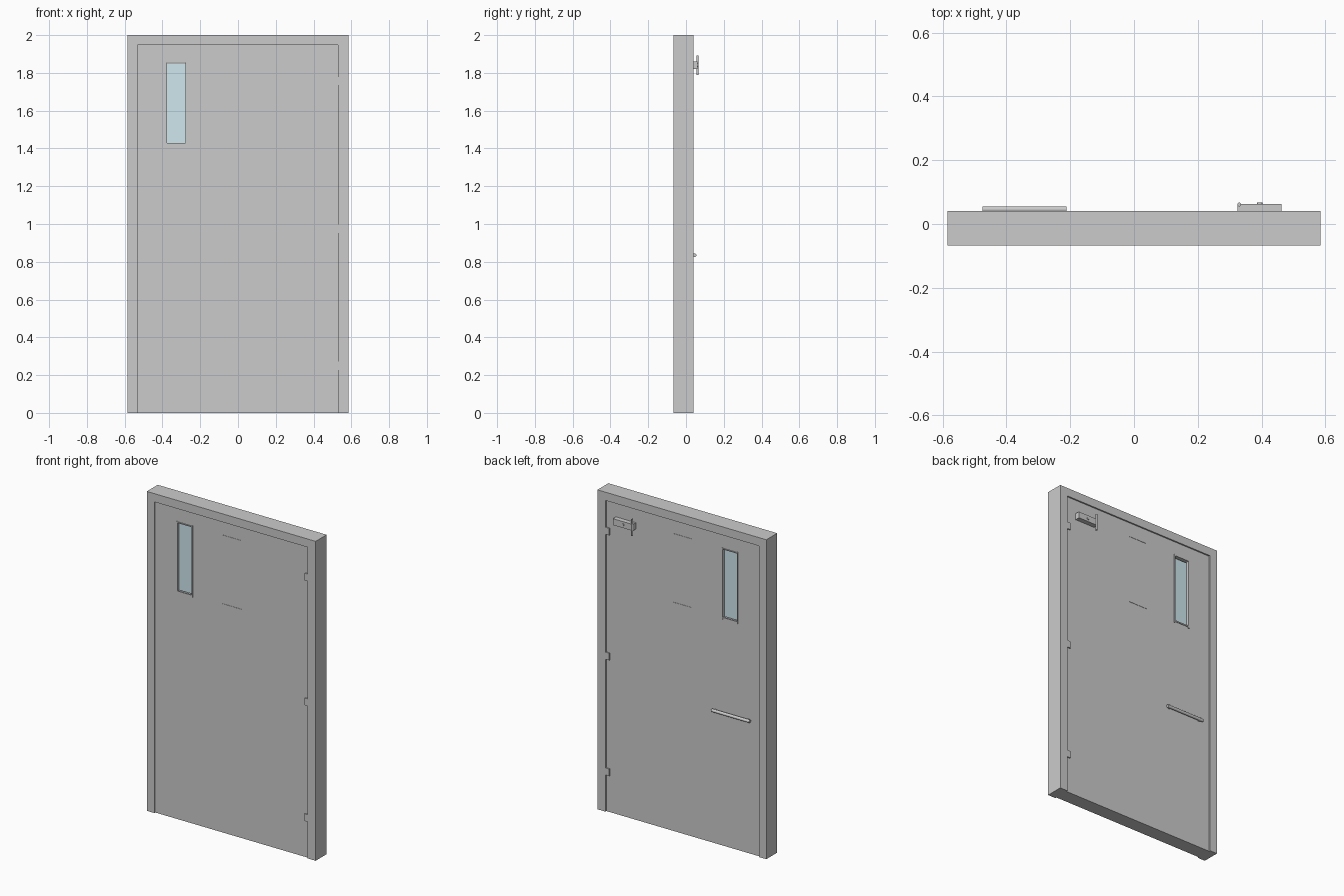
import bpy, bmesh
from mathutils import Matrix, Vector

if "Cube" in bpy.data.objects:
    bpy.data.objects.remove(bpy.data.objects["Cube"])

FRONT, BACK = -0.067, 0.041      # frame faces
RECESS = 0.009                   # leaf sits slightly inside the frame


def finish(name, bm, mat=None):
    bmesh.ops.recalc_face_normals(bm, faces=bm.faces)
    me = bpy.data.meshes.new(name)
    bm.to_mesh(me)
    bm.free()
    ob = bpy.data.objects.new(name, me)
    bpy.context.collection.objects.link(ob)
    if mat:
        me.materials.append(mat)
    return ob


def box(name, x, y, z, mat=None):
    bm = bmesh.new()
    size = [b - a for a, b in (x, y, z)]
    mid = [(a + b) / 2 for a, b in (x, y, z)]
    bmesh.ops.create_cube(bm, size=1, matrix=Matrix.Translation(mid) @ Matrix.Diagonal((*size, 1)))
    return finish(name, bm, mat)


def rod(name, start, end, r, sides=16):
    a, b = Vector(start), Vector(end)
    rot = (b - a).to_track_quat('Z', 'Y').to_matrix().to_4x4()
    bm = bmesh.new()
    bmesh.ops.create_cone(bm, cap_ends=True, segments=sides, radius1=r, radius2=r,
                          depth=(b - a).length, matrix=Matrix.Translation((a + b) / 2) @ rot)
    ob = finish(name, bm)
    bpy.context.view_layer.objects.active = ob
    ob.select_set(True)
    bpy.ops.object.shade_smooth_by_angle()
    ob.select_set(False)
    return ob


# Door frame: upside-down U profile extruded through the wall depth
bm = bmesh.new()
outline = [(-.585, 0), (-.585, 2), (.585, 2), (.585, 0),
           (.53, 0), (.53, 1.948), (-.533, 1.948), (-.533, 0)]
face = bm.faces.new([bm.verts.new((x, FRONT, z)) for x, z in outline])
ext = bmesh.ops.extrude_face_region(bm, geom=[face])
bmesh.ops.translate(bm, vec=(0, BACK - FRONT, 0),
                    verts=[v for v in ext['geom'] if isinstance(v, bmesh.types.BMVert)])
finish("door_frame", bm)

# Leaf with a window opening
LF, LB = FRONT + RECESS, BACK - RECESS
leaf = box("door_leaf", (-.533, .53), (LF, LB), (0, 1.948))
cutter = box("window_cutter", (-.38, -.275), (-.2, .2), (1.425, 1.858))
cutter.hide_render = True
cutter.hide_viewport = False
mod = leaf.modifiers.new("window", 'BOOLEAN')
mod.operation, mod.solver, mod.object = 'DIFFERENCE', 'EXACT', cutter
bpy.context.view_layer.objects.active = leaf
leaf.select_set(True)
bpy.ops.object.modifier_apply(modifier=mod.name)
leaf.select_set(False)
bpy.data.objects.remove(cutter)

# Glazing
glass = bpy.data.materials.new("glass_blue")
glass.diffuse_color = (.62, .80, .86, 1)
glass.use_nodes = True
glass.node_tree.nodes["Principled BSDF"].inputs["Base Color"].default_value = glass.diffuse_color
box("window_glass", (-.376, -.279), (LF + .012, LB - .012), (1.43, 1.85), glass)

# Slim window beads and leaf strips on both faces
for side, y in (("front", LF), ("back", LB)):
    ys = (y - .004, y + .004)
    for i, x in enumerate((-.38, -.275)):
        box(f"window_side_bead_{side}_{i}", (x - .003, x + .003), ys, (1.415, 1.865))
    box(f"window_sill_bead_{side}", (-.377, -.278), ys, (1.422, 1.43))
    box(f"window_head_bead_{side}", (-.377, -.278), ys, (1.856, 1.862))
    for i, z in enumerate((1.43, 1.86)):
        box(f"leaf_strip_{side}_{i}", (-.065, .065), (y - .002, y + .002), (z - .003, z + .003))

# Hinges, visible from both faces
for i, z in enumerate((.25, .975, 1.757)):
    box(f"hinge_{i}", (.505, .53), (FRONT + .002, BACK - .002), (z - .022, z + .022))

# Push bar on the back
rod("push_bar", (-.475, .046, .835), (-.212, .046, .835), .0095)
for i, x in enumerate((-.455, -.232)):
    box(f"push_bar_foot_{i}", (x - .006, x + .006), (LB, .046), (.829, .841))

# Door closer: body, pivot rod and adjusting knob
box("closer_body", (.325, .463), (LB, .062), (1.82, 1.86))
rod("closer_pivot", (.33, .061, 1.788), (.33, .061, 1.892), .006)
rod("closer_knob", (.394, .055, 1.84), (.394, .067, 1.84), .009)
